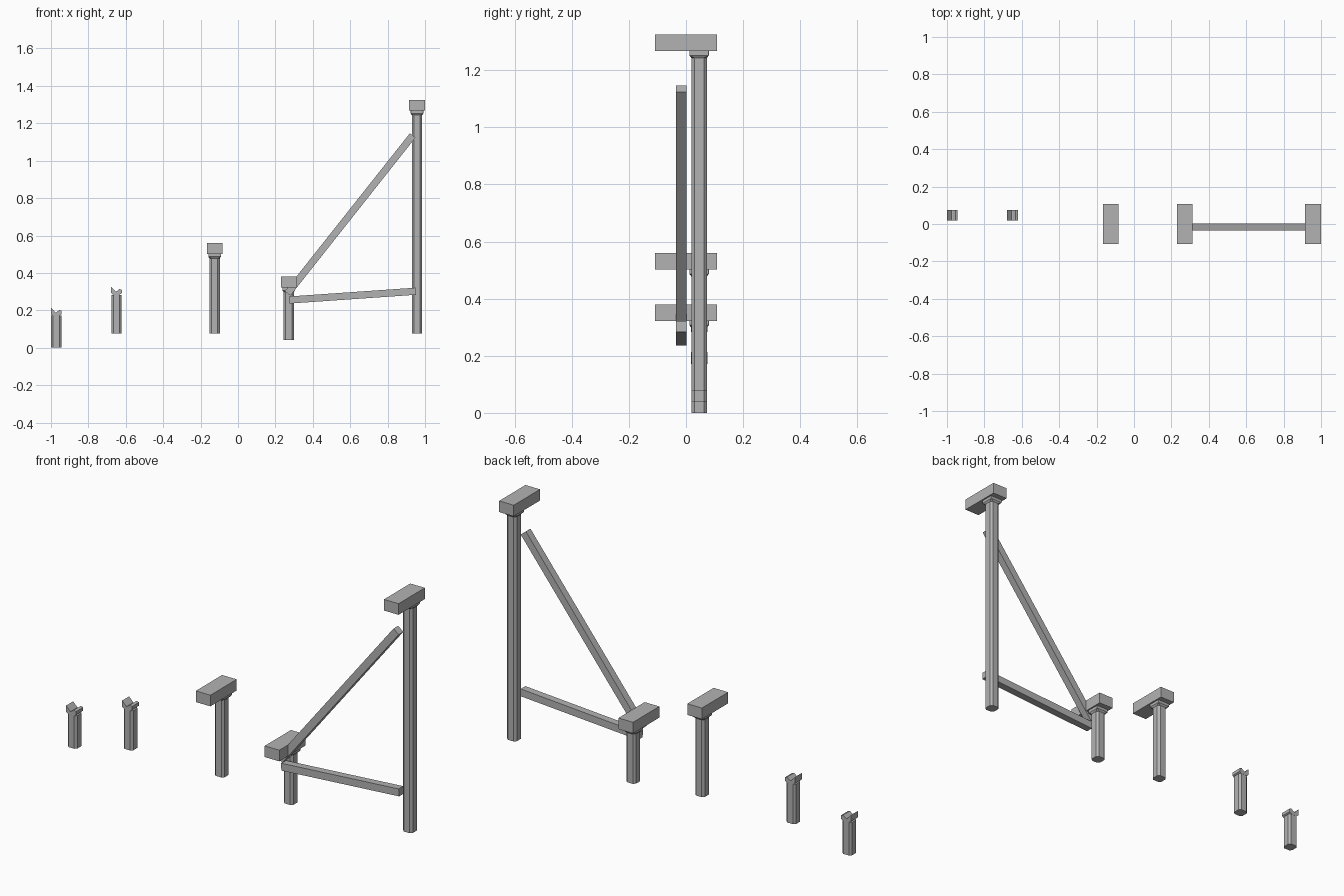
import bpy
import bmesh
import math
from mathutils import Matrix, Vector

cube = bpy.data.objects.get("Cube")
if cube:
    bpy.data.objects.remove(cube, do_unlink=True)

grey = bpy.data.materials.new("weathered grey")
grey.use_nodes = True
GREY = (0.45, 0.45, 0.45, 1)
grey.diffuse_color = GREY
grey.node_tree.nodes["Principled BSDF"].inputs["Base Color"].default_value = GREY

POST_Y = 0.046
HALF = 0.0275
CHAMFER = 0.011


def finish(bm, name):
    bmesh.ops.recalc_face_normals(bm, faces=bm.faces)
    mesh = bpy.data.meshes.new(name)
    bm.to_mesh(mesh)
    bm.free()
    mesh.materials.append(grey)
    obj = bpy.data.objects.new(name, mesh)
    bpy.context.collection.objects.link(obj)
    return obj


def box(name, centre, size, tilt=0):
    bm = bmesh.new()
    bmesh.ops.create_cube(bm, size=1, matrix=Matrix.Translation(centre)
                          @ Matrix.Rotation(tilt, 4, 'Y')
                          @ Matrix.Diagonal((*size, 1)))
    return finish(bm, name)


def ring(bm, x, z, half, chamfer):
    # eight-sided outline of a square with cut corners
    a, b = half, half - chamfer
    pts = [(a, -b), (a, b), (b, a), (-b, a), (-a, b), (-a, -b), (-b, -a), (b, -a)]
    return [bm.verts.new((x + px, POST_Y + py, z)) for px, py in pts]


def post(name, x, levels):
    # levels are (height, half width, corner cut) from bottom to top
    bm = bmesh.new()
    rings = [ring(bm, x, *level) for level in levels]
    for low, high in zip(rings, rings[1:]):
        for i in range(8):
            j = (i + 1) % 8
            bm.faces.new((low[i], low[j], high[j], high[i]))
    bm.faces.new(rings[0])
    bm.faces.new(rings[-1])
    return finish(bm, name)


def capped_post(name, x, bottom, cap_bottom):
    post(name + "_post", x, [(bottom, HALF, CHAMFER),
                             (cap_bottom - 0.024, HALF, CHAMFER),
                             (cap_bottom - 0.015, 0.034, 0.001),
                             (cap_bottom, 0.034, 0.001)])
    box(name + "_cap", (x, 0, cap_bottom + 0.029), (0.084, 0.216, 0.058))


def broken_post(name, x, bottom, top):
    # shaft with a splintered head, the break running front to back
    post(name + "_shaft", x, [(bottom, HALF, CHAMFER), (top - 0.042, HALF, CHAMFER)])
    bm = bmesh.new()
    h = HALF + 0.001
    low = top - 0.042
    outline = [(-h, low + 0.009), (-h, top), (-0.004, top - 0.025), (0.003, top - 0.022),
               (0.016, top - 0.011), (h, top - 0.016), (h, low + 0.009),
               (HALF - CHAMFER, low), (CHAMFER - HALF, low)]
    face = bm.faces.new([bm.verts.new((x + px, POST_Y - h, z)) for px, z in outline])
    moved = bmesh.ops.extrude_face_region(bm, geom=[face])["geom"]
    bmesh.ops.translate(bm, vec=(0, 2 * h, 0),
                        verts=[g for g in moved if isinstance(g, bmesh.types.BMVert)])
    finish(bm, name + "_head")


def brace(name, start, end):
    a, b = (Vector((x, -0.0165, z)) for x, z in (start, end))
    d = b - a
    box(name, (a + b) / 2, (d.length, 0.038, 0.038), -math.atan2(d.z, d.x))


# Broken stumps
broken_post("outer_stump", -0.9715, 0, 0.213)
broken_post("inner_stump", -0.65, 0.077, 0.325)

# Posts with cross caps
capped_post("middle_timber", -0.125, 0.077, 0.502)
capped_post("short_timber", 0.271, 0.04, 0.322)
capped_post("tall_timber", 0.957, 0.077, 1.267)

# Braces between the short and tall posts
brace("diagonal_brace", (0.265, 0.29), (0.934, 1.135))
brace("lower_brace", (0.273, 0.255), (0.95, 0.302))
